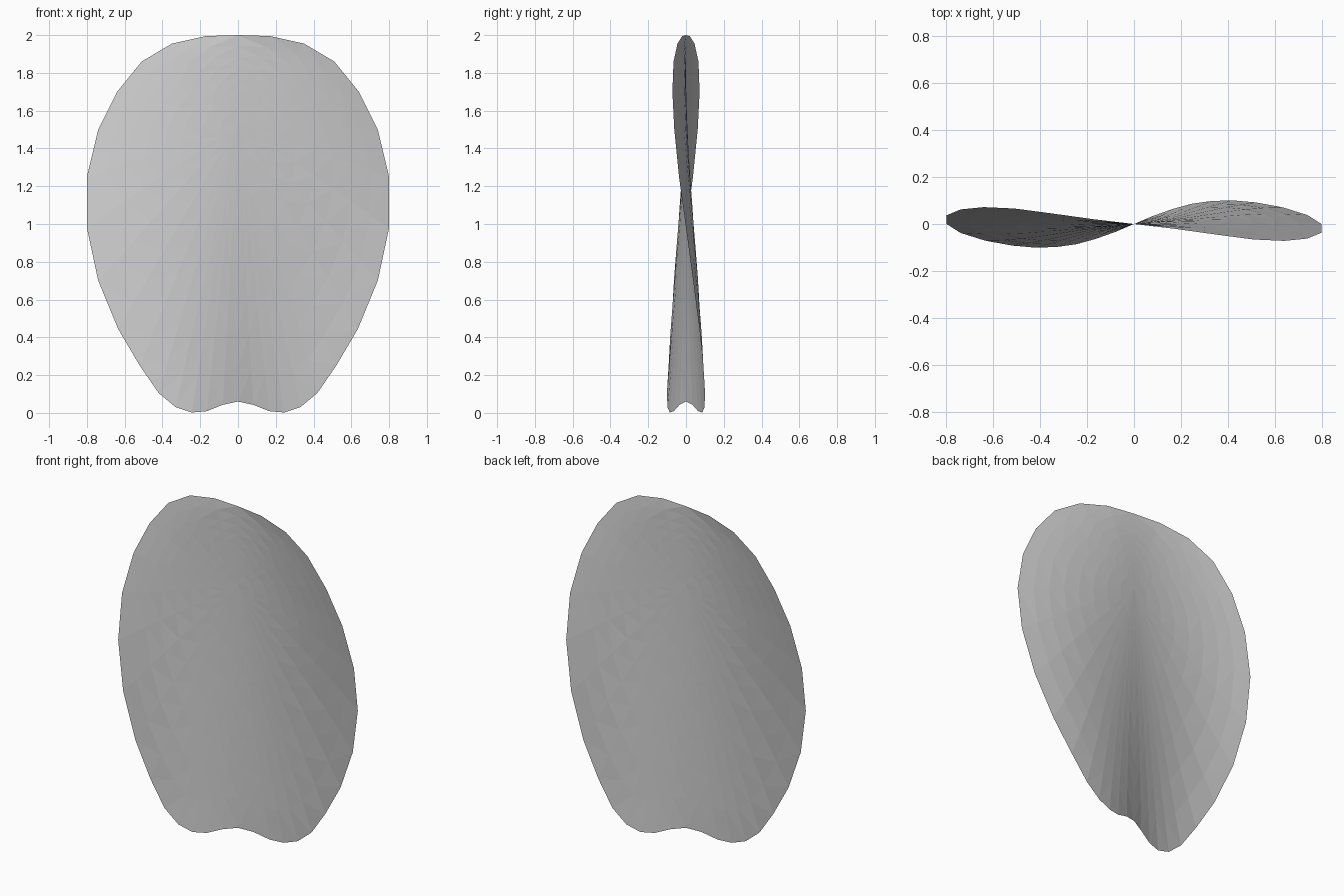
import bpy, bmesh

if "Cube" in bpy.data.objects:
    bpy.data.objects.remove(bpy.data.objects["Cube"])

# Half of the rim, from the top round the +x side to the notch at the bottom
HALF_RIM = [
    (0.00, 0.000, 2.000), (0.17, -0.020, 1.995), (0.35, -0.045, 1.955),
    (0.51, -0.066, 1.860), (0.64, -0.072, 1.700), (0.74, -0.062, 1.500),
    (0.80, -0.037, 1.250), (0.80, 0.000, 0.980), (0.74, 0.038, 0.700),
    (0.635, 0.071, 0.445), (0.52, 0.092, 0.250), (0.42, 0.101, 0.105),
    (0.33, 0.098, 0.030), (0.245, 0.086, 0.002), (0.165, 0.064, 0.009),
    (0.08, 0.034, 0.043), (0.00, 0.000, 0.060),
]
HUB_Z = 1.53
RINGS = 8


def rim_at(z):
    """Half width and depth of the rim at height z."""
    side = HALF_RIM[1:12]
    z = max(side[-1][2], min(side[0][2], z))
    for (x0, y0, z0), (x1, y1, z1) in zip(side, side[1:]):
        if z >= z1:
            k = (z0 - z) / (z0 - z1)
            return x0 + (x1 - x0) * k, y0 + (y1 - y0) * k


def depth(x, z):
    """Curved cross-section: a slope at the spine that bends back to the rim."""
    half, edge = rim_at(z)
    slope = 0.46 - 0.25 * z
    a = abs(x)
    y = slope * a + (edge - slope * half) * (a / half) ** 2
    return y if x >= 0 else -y


# The other half is the same rim turned 180 degrees about z
rim = HALF_RIM + [(-x, -y, z) for x, y, z in HALF_RIM[-2:0:-1]]

bm = bmesh.new()
hub = bm.verts.new((0, 0, HUB_Z))
rings = []
for r in range(1, RINGS):
    t = r / RINGS
    ring = []
    for x, y, z in rim:
        px, pz = x * t, HUB_Z + (z - HUB_Z) * t
        ring.append(bm.verts.new((px, depth(px, pz), pz)))
    rings.append(ring)
rings.append([bm.verts.new(p) for p in rim])

# Fan at the hub, then bands out to the rim
n = len(rim)
for i in range(n):
    j = (i + 1) % n
    bm.faces.new((hub, rings[0][i], rings[0][j]))
    for a, b in zip(rings, rings[1:]):
        bm.faces.new((a[i], b[i], b[j], a[j]))
bmesh.ops.triangulate(bm, faces=bm.faces[:])
bmesh.ops.recalc_face_normals(bm, faces=bm.faces[:])

mesh = bpy.data.meshes.new("twisted_petal")
bm.to_mesh(mesh)
bm.free()
petal = bpy.data.objects.new("twisted_petal", mesh)
bpy.context.collection.objects.link(petal)

grey = bpy.data.materials.new("plain_grey")
grey.diffuse_color = (0.6, 0.6, 0.6, 1)
grey.use_nodes = True
grey.node_tree.nodes["Principled BSDF"].inputs["Base Color"].default_value = grey.diffuse_color
mesh.materials.append(grey)
